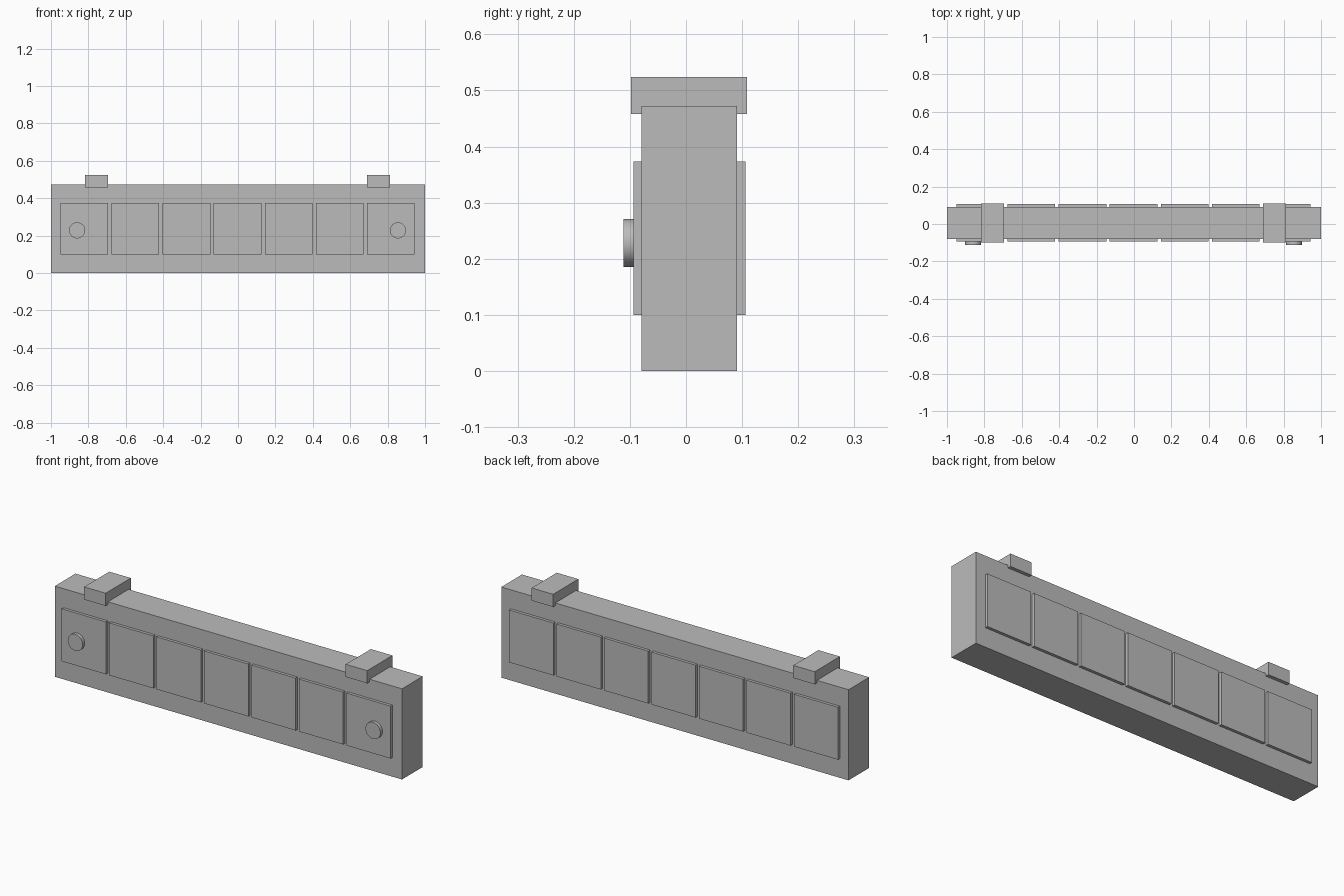
import bpy
import math

if "Cube" in bpy.data.objects:
    bpy.data.objects.remove(bpy.data.objects["Cube"], do_unlink=True)

grey = bpy.data.materials.new("plain_grey")
grey.use_nodes = True
GREY = (0.5, 0.5, 0.5, 1.0)
grey.diffuse_color = GREY
grey.node_tree.nodes["Principled BSDF"].inputs["Base Color"].default_value = GREY


def box(name, x, y, z):
    """Box from (low, high) ranges on each axis."""
    centre = [(a + b) / 2 for a, b in (x, y, z)]
    bpy.ops.mesh.primitive_cube_add(size=1, location=centre)
    obj = bpy.context.object
    obj.name = name
    obj.scale = [b - a for a, b in (x, y, z)]
    bpy.ops.object.transform_apply(location=False, rotation=False, scale=True)
    obj.data.materials.append(grey)
    return obj


def knob(name, x):
    """Round button lying against the front face."""
    bpy.ops.mesh.primitive_cylinder_add(
        vertices=32, radius=0.043, depth=0.025,
        location=(x, -0.0985, 0.228), rotation=(math.pi / 2, 0, 0))
    obj = bpy.context.object
    obj.name = name
    obj.data.materials.append(grey)
    bpy.ops.object.shade_smooth_by_angle(angle=math.radians(30))


# Main slab
FRONT, BACK = -0.079, 0.091
box("body", (-1, 1), (FRONT, BACK), (0, 0.472))

# Row of raised panels on both faces
PANELS, PITCH, HALF = 7, 0.2733, 0.1275
for i in range(PANELS):
    x = -0.0025 + (i - (PANELS - 1) / 2) * PITCH
    span = (x - HALF, x + HALF)
    box(f"front_panel_{i + 1}", span, (-0.094, FRONT + 0.01), (0.1, 0.373))
    box(f"back_panel_{i + 1}", span, (BACK - 0.01, 0.106), (0.1, 0.373))

# Buttons on the end panels, and clips over the top edge
for side, x in (("right", -0.86), ("left", 0.855)):
    knob(f"{side}_button", x)
for side, x in (("right", -0.756), ("left", 0.751)):
    box(f"{side}_top_clip", (x - 0.062, x + 0.062), (-0.098, 0.109), (0.458, 0.524))
